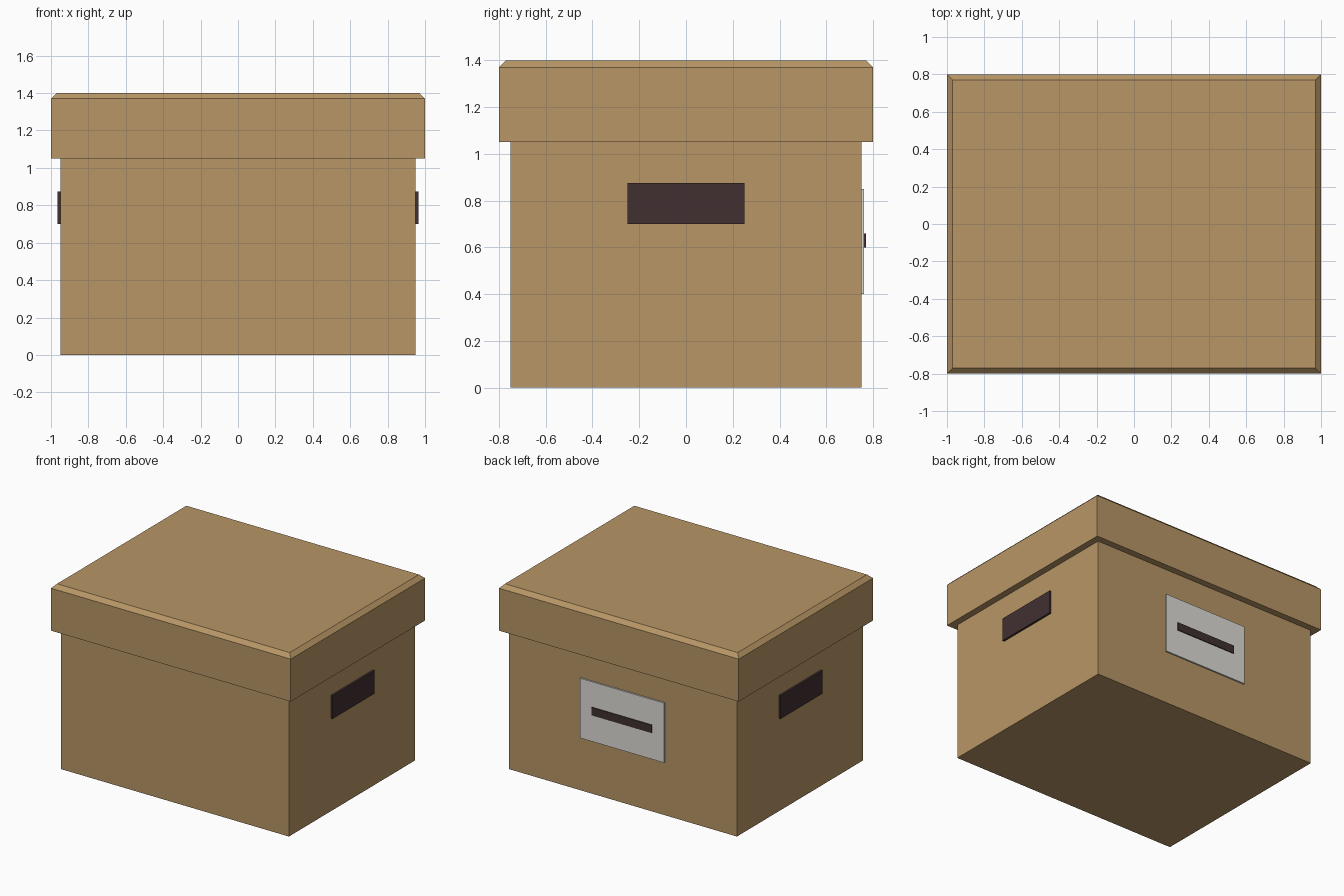
import bpy
import bmesh

if "Cube" in bpy.data.objects:
    bpy.data.objects.remove(bpy.data.objects["Cube"])


def material(name, rgb):
    m = bpy.data.materials.new(name)
    m.diffuse_color = (*rgb, 1)
    m.use_nodes = True
    m.node_tree.nodes["Principled BSDF"].inputs["Base Color"].default_value = m.diffuse_color
    return m


cardboard = material("cardboard", (0.479, 0.305, 0.133))
dark = material("dark brown", (0.053, 0.030, 0.030))
paper = material("off white paper", (0.716, 0.708, 0.665))


def box(name, lo, hi, mat, chamfer=0):
    """Box between two corners, with an optional chamfer round its top."""
    bm = bmesh.new()
    bmesh.ops.create_cube(bm, size=1)
    for v in bm.verts:
        v.co = [l + (c + 0.5) * (h - l) for c, l, h in zip(v.co, lo, hi)]
    if chamfer:
        rim = [e for e in bm.edges if all(v.co.z > hi[2] - 1e-4 for v in e.verts)]
        bmesh.ops.bevel(bm, geom=rim, offset=chamfer, segments=1, affect='EDGES')
    mesh = bpy.data.meshes.new(name)
    bm.to_mesh(mesh)
    bm.free()
    mesh.materials.append(mat)
    ob = bpy.data.objects.new(name, mesh)
    bpy.context.collection.objects.link(ob)
    return ob


# Box body and overhanging lid
box("box_body", (-0.95, -0.75, 0), (0.95, 0.75, 1.05), cardboard)
box("lid", (-1, -0.8, 1.05), (1, 0.8, 1.40), cardboard, chamfer=0.03)

# Hand holes on both ends
for side, x in (("left", -0.957), ("right", 0.957)):
    box(f"hand_hole_{side}", (x - 0.008, -0.25, 0.70), (x + 0.008, 0.25, 0.875), dark)

# Label on the back with a dark line across it
box("label", (-0.35, 0.749, 0.40), (0.35, 0.762, 0.85), paper)
box("label_line", (-0.25, 0.761, 0.60), (0.25, 0.769, 0.66), dark)
